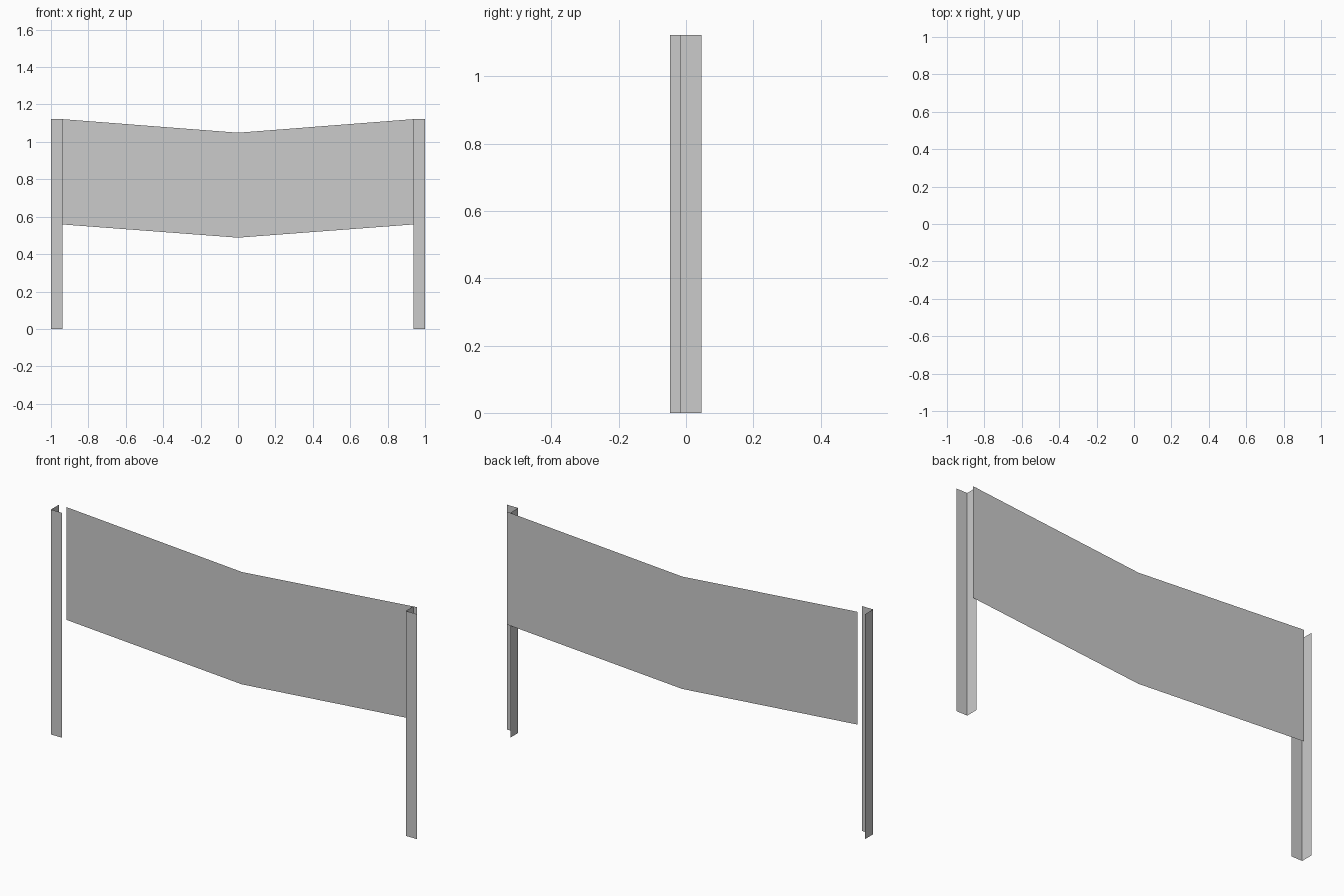
import bpy

if "Cube" in bpy.data.objects:
    bpy.data.objects.remove(bpy.data.objects["Cube"])

HEIGHT = 1.123   # post height
LEG = 0.062      # width of each leg of the angle section


def vertical_sheet(name, path):
    """Thin upright sheet from plan points with bottom and top heights."""
    n = len(path)
    verts = [(x, y, lo) for x, y, lo, hi in path]
    verts += [(x, y, hi) for x, y, lo, hi in path]
    faces = [(i, i + 1, n + i + 1, n + i) for i in range(n - 1)]
    mesh = bpy.data.meshes.new(name)
    mesh.from_pydata(verts, [], faces)
    obj = bpy.data.objects.new(name, mesh)
    bpy.context.collection.objects.link(obj)
    return obj


# Angle-section posts: front flange plus a web running backwards
for name, x, y in (("left_post", -1.0, -0.048), ("right_post", 1.0 - LEG, -0.016)):
    plan = [(x + LEG, y), (x, y), (x, y + LEG)]
    vertical_sheet(name, [(px, py, 0.0, HEIGHT) for px, py in plan])

# Sagging panel stretched between the back edges of the two webs
vertical_sheet("panel", [
    (-0.958, 0.014, 0.56, HEIGHT),
    (0.0, 0.030, 0.488, 1.049),
    (0.956, 0.046, 0.56, HEIGHT),
])
